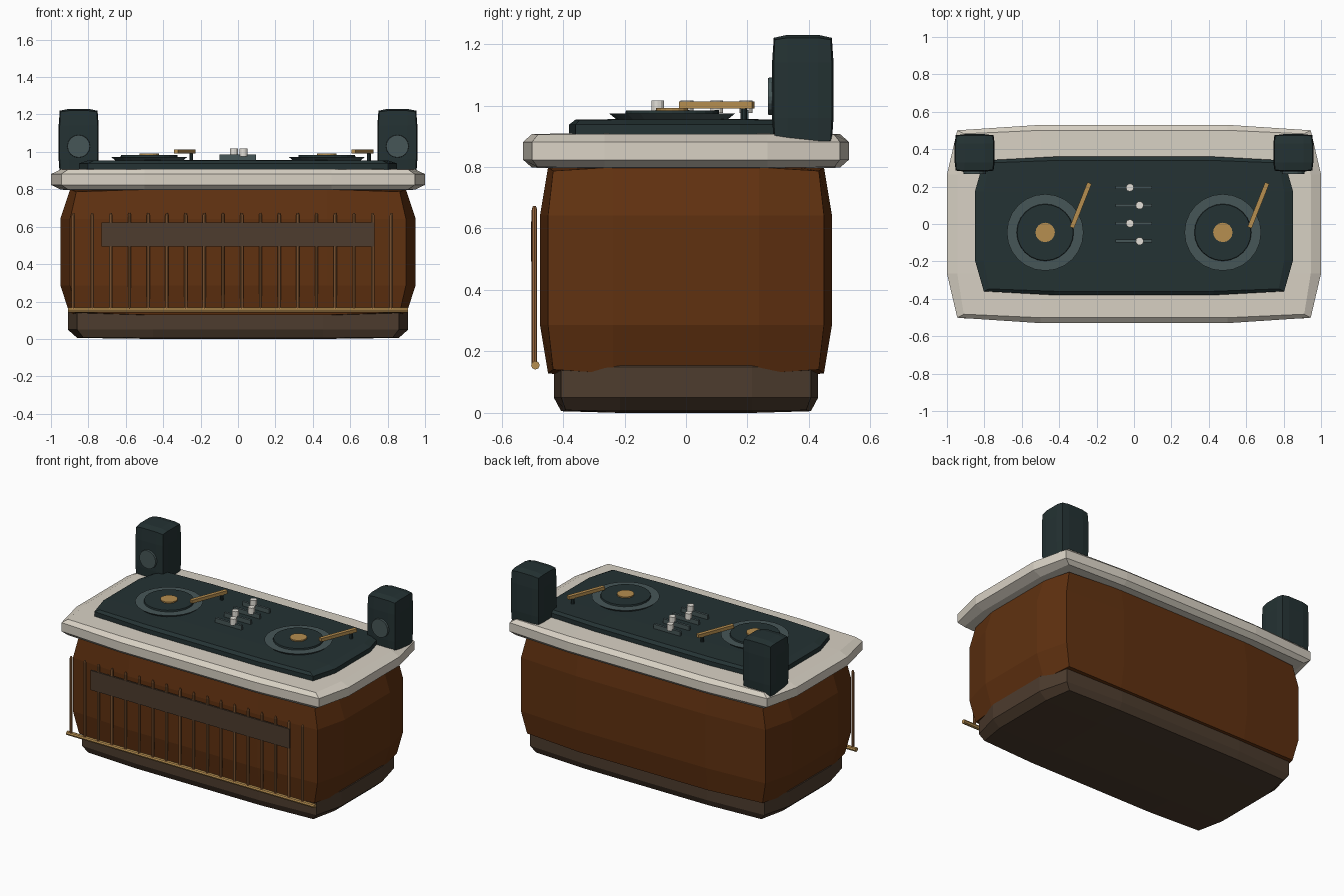
import bpy, bmesh, math
from mathutils import Vector

if "Cube" in bpy.data.objects:
    bpy.data.objects.remove(bpy.data.objects["Cube"])


def material(name, rgb):
    m = bpy.data.materials.new(name)
    lin = [((c / 255 + 0.055) / 1.055) ** 2.4 for c in rgb]
    m.diffuse_color = (*lin, 1)
    m.use_nodes = True
    m.node_tree.nodes["Principled BSDF"].inputs["Base Color"].default_value = m.diffuse_color
    return m


WOOD = material("warm wood", (96, 49, 16))
DARK_WOOD = material("dark wood", (77, 60, 46))
CREAM = material("cream", (216, 209, 196))
BLACK = material("green black", (36, 50, 51))
GREY = material("slate grey", (70, 86, 87))
BRASS = material("brass", (182, 142, 80))
CANE = material("cane", (152, 102, 60))
WHITE = material("knob white", (228, 224, 216))


def finish(name, bm, mat):
    bmesh.ops.recalc_face_normals(bm, faces=bm.faces)
    me = bpy.data.meshes.new(name)
    bm.to_mesh(me)
    bm.free()
    me.materials.append(mat)
    ob = bpy.data.objects.new(name, me)
    bpy.context.collection.objects.link(ob)
    return ob


def puffy_box(name, centre, half, mat):
    """Box cut at half extents whose edges and corners are pulled inward."""
    bm = bmesh.new()
    bmesh.ops.create_cube(bm, size=2)
    for axis in range(3):
        for side in (-0.5, 0.5):
            n = Vector((0, 0, 0))
            n[axis] = 1
            bmesh.ops.bisect_plane(bm, geom=bm.verts[:] + bm.edges[:] + bm.faces[:],
                                   plane_co=n * side, plane_no=n)
    for v in bm.verts:
        ends = [abs(c) > 0.9 for c in v.co]
        k = (1, 1, 0.945, 0.91)[sum(ends)]
        v.co = Vector([centre[i] + half[i] * v.co[i] * (k if ends[i] else 1)
                       for i in range(3)])
    return finish(name, bm, mat)


def box(name, centre, half, mat, turn=0):
    bm = bmesh.new()
    bmesh.ops.create_cube(bm, size=2)
    for v in bm.verts:
        v.co = Vector([v.co[i] * half[i] for i in range(3)])
    ob = finish(name, bm, mat)
    ob.location = centre
    ob.rotation_euler.z = turn
    return ob


def rod(name, a, b, r1, r2, mat, sides):
    """Cylinder or cone from point a to point b."""
    a, b = Vector(a), Vector(b)
    bm = bmesh.new()
    bmesh.ops.create_cone(bm, cap_ends=True, segments=sides, radius1=r1,
                          radius2=r2, depth=(b - a).length)
    ob = finish(name, bm, mat)
    ob.location = (a + b) / 2
    ob.rotation_mode = 'QUATERNION'
    ob.rotation_quaternion = (b - a).to_track_quat('Z', 'Y')
    return ob


# Main booth
puffy_box("base_plinth", (0, 0, 0.1), (0.91, 0.43, 0.1), DARK_WOOD)
puffy_box("booth_body", (0, 0, 0.464), (0.95, 0.475, 0.355), WOOD)
puffy_box("counter_top", (0, 0, 0.8525), (1.0, 0.53, 0.058), CREAM)
puffy_box("mixing_console", (0, -0.01, 0.92), (0.85, 0.37, 0.036), BLACK)

# Front slats, lower rail and sign board
for i in range(18):
    x = -0.88 + 0.1 * i
    rod("front_slat", (x, -0.493, 0.15), (x, -0.493, 0.66), 0.009, 0.009, CANE, 8)
    rod("slat_tip", (x, -0.493, 0.66), (x, -0.493, 0.673), 0.009, 0.005, CANE, 8)
rod("front_rail", (-0.91, -0.49, 0.155), (0.91, -0.49, 0.155), 0.014, 0.014, BRASS, 8)
box("sign_board", (0, -0.498, 0.558), (0.73, 0.006, 0.065), DARK_WOOD)

for s in (-1, 1):
    # Speaker with round driver
    x = 0.852 * s
    puffy_box("speaker_cabinet", (x, 0.38, 1.05), (0.107, 0.1, 0.18), BLACK)
    rod("speaker_driver", (x, 0.30, 1.03), (x, 0.267, 1.03), 0.063, 0.06, GREY, 16)

    # Turntable
    x, y = 0.475 * s, -0.045
    rod("platter", (x, y, 0.95), (x, y, 0.974), 0.175, 0.205, GREY, 24)
    rod("record", (x, y, 0.965), (x, y, 0.984), 0.155, 0.15, BLACK, 24)
    rod("record_label", (x, y, 0.98), (x, y, 0.992), 0.052, 0.052, BRASS, 16)

    # Tone arm on its pivot
    box("tone_arm", (x + 0.19, 0.10, 1.002), (0.012, 0.128, 0.011), BRASS,
        -math.atan2(0.095, 0.24))
    rod("arm_pivot", (x + 0.225, 0.188, 0.95), (x + 0.225, 0.188, 0.995),
        0.011, 0.011, BLACK, 10)

# Fader tracks and knobs
for y, kx in ((0.195, -0.022), (0.1, 0.03), (0.003, -0.022), (-0.092, 0.03)):
    box("fader_track", (-0.002, y, 0.97), (0.097, 0.008, 0.015), GREY)
    rod("fader_knob", (kx, y, 0.975), (kx, y, 1.017), 0.021, 0.021, WHITE, 12)
